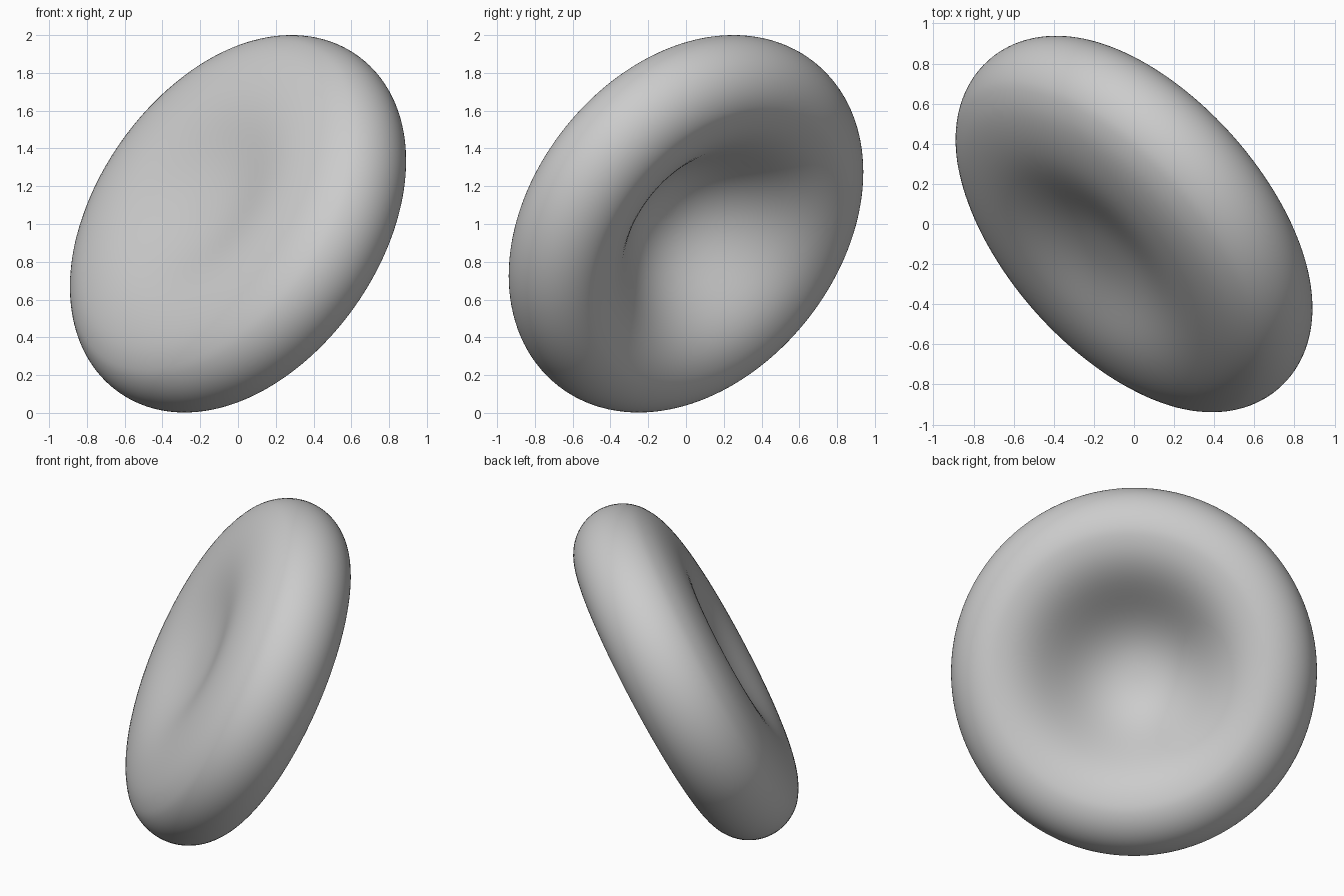
import bpy
import bmesh
import math
from mathutils import Vector

if "Cube" in bpy.data.objects:
    bpy.data.objects.remove(bpy.data.objects["Cube"], do_unlink=True)

RING, TUBE = 0.812, 0.283
AXIS = Vector((0.662, 0.587, -0.467))

# Matte grey surface
grey = bpy.data.materials.new("matte_grey")
grey.use_nodes = True
colour = (0.6, 0.6, 0.6, 1)
grey.diffuse_color = colour
grey.node_tree.nodes["Principled BSDF"].inputs["Base Color"].default_value = colour

# Half profile: deep hollow, round rim, then broad crest and shallow hollow (radius, height)
deep = [(0, -0.175), (0.09, -0.168), (0.18, -0.144), (0.28, -0.088), (0.37, -0.01),
        (0.45, 0.073), (0.53, 0.153), (0.6, 0.209), (0.67, 0.249), (0.74, 0.273)]
shallow = [(0.93, -0.258), (0.86, -0.285), (0.78, -0.304), (0.7, -0.314), (0.62, -0.316),
           (0.54, -0.309), (0.46, -0.295), (0.37, -0.274), (0.28, -0.253),
           (0.18, -0.236), (0.09, -0.229), (0, -0.227)]
rim = []
STEPS = 18
for i in range(STEPS + 1):
    a = math.radians(140 * i / STEPS)
    rim.append((RING + TUBE * math.sin(a), TUBE * math.cos(a)))
profile = deep + rim + shallow

# Revolve the profile into a dished disc
bm = bmesh.new()
verts = [bm.verts.new((r, 0, h)) for r, h in profile]
edges = [bm.edges.new(pair) for pair in zip(verts, verts[1:])]
bmesh.ops.spin(bm, geom=verts + edges, cent=(0, 0, 0), axis=(0, 0, 1),
               angle=math.tau, steps=72, use_merge=True)
bmesh.ops.remove_doubles(bm, verts=bm.verts[:], dist=0.0005)
bmesh.ops.recalc_face_normals(bm, faces=bm.faces[:])
for face in bm.faces:
    face.smooth = True

# Tilt the disc onto its axis and lift it to the ground
tilt = AXIS.to_track_quat("Z", "Y").to_matrix()
bmesh.ops.rotate(bm, verts=bm.verts[:], cent=(0, 0, 0), matrix=tilt)
lift = -min(v.co.z for v in bm.verts)
bmesh.ops.translate(bm, verts=bm.verts[:], vec=(0, 0, lift))

mesh = bpy.data.meshes.new("dished_disc")
bm.to_mesh(mesh)
bm.free()
mesh.materials.append(grey)
disc = bpy.data.objects.new("dished_disc", mesh)
bpy.context.collection.objects.link(disc)

# Soften the hollows
soften = disc.modifiers.new("soften", "SUBSURF")
soften.levels = soften.render_levels = 1
